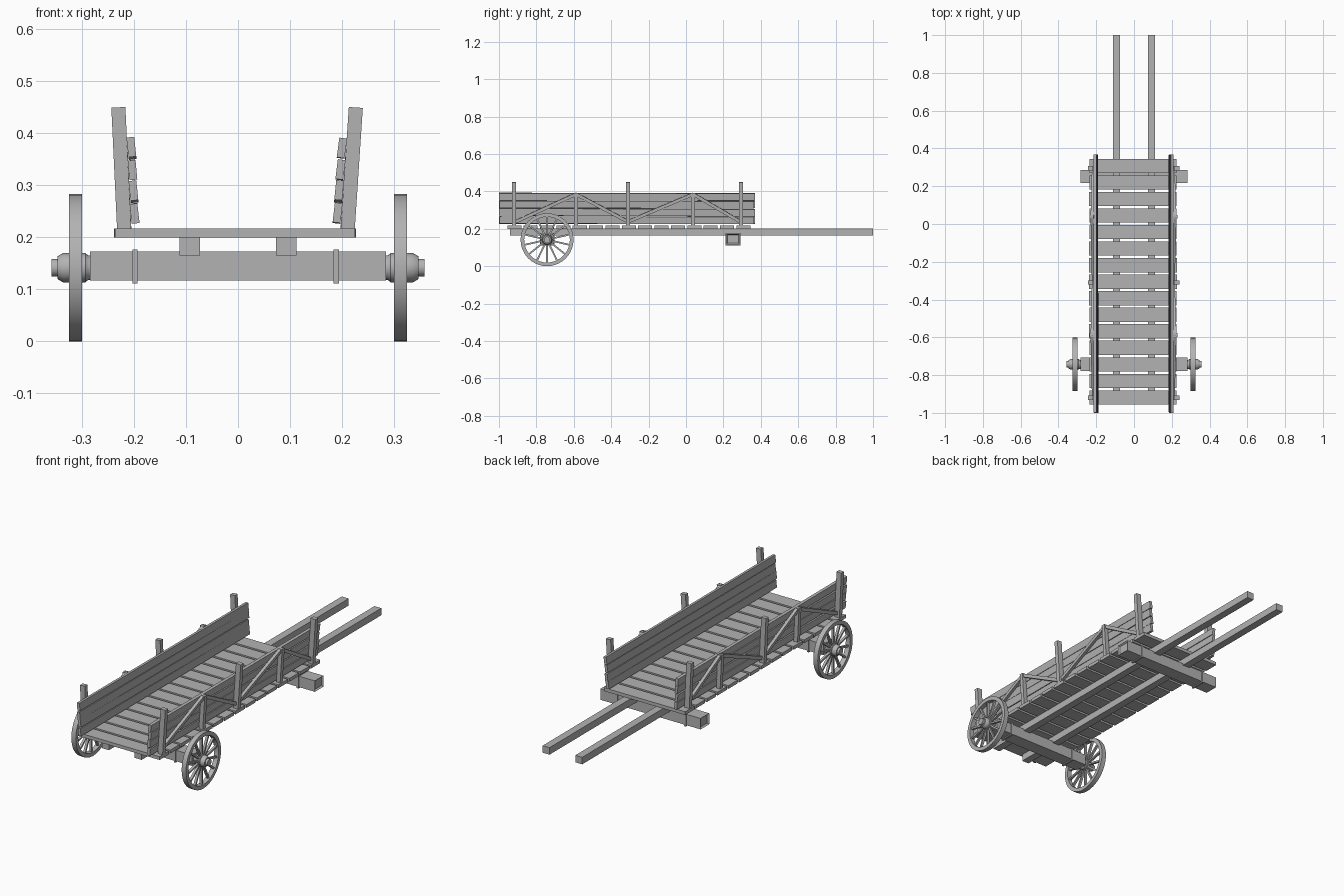
import bpy, bmesh, math, random
from mathutils import Matrix, Vector

if "Cube" in bpy.data.objects:
    bpy.data.objects.remove(bpy.data.objects["Cube"])

random.seed(4)
wood = bpy.data.materials.new("weathered grey wood")
wood.diffuse_color = (0.45, 0.45, 0.45, 1)
wood.use_nodes = True
wood.node_tree.nodes["Principled BSDF"].inputs["Base Color"].default_value = wood.diffuse_color


def finish(name, bm, smooth=False):
    bmesh.ops.recalc_face_normals(bm, faces=bm.faces)
    me = bpy.data.meshes.new(name)
    bm.to_mesh(me)
    bm.free()
    me.materials.append(wood)
    ob = bpy.data.objects.new(name, me)
    bpy.context.collection.objects.link(ob)
    if smooth:
        bpy.ops.object.select_all(action='DESELECT')
        ob.select_set(True)
        bpy.context.view_layer.objects.active = ob
        bpy.ops.object.shade_smooth_by_angle(angle=math.radians(35))
    return ob


def add_box(bm, centre, size, rot=None):
    m = Matrix.Translation(centre) @ (rot or Matrix()) @ Matrix.Diagonal((*size, 1))
    return bmesh.ops.create_cube(bm, size=1, matrix=m)["verts"]


def lathe(bm, profile, centre, steps):
    """Revolve (x, radius) points about an x-parallel axis."""
    rings = []
    for x, r in profile:
        rings.append([bm.verts.new((centre[0] + x,
                                    centre[1] + r * math.cos(2 * math.pi * i / steps),
                                    centre[2] + r * math.sin(2 * math.pi * i / steps)))
                      for i in range(steps)])
    return rings


def skin(bm, rings, closed=False):
    n = len(rings[0])
    pairs = list(zip(rings, rings[1:]))
    if closed:
        pairs.append((rings[-1], rings[0]))
    for a, b in pairs:
        for i in range(n):
            j = (i + 1) % n
            bm.faces.new((a[i], a[j], b[j], b[i]))
    if not closed:
        bm.faces.new(rings[0])
        bm.faces.new(rings[-1])


# Floor planks laid across the cart
bm = bmesh.new()
for i in range(15):
    y = 0.307 - i * 0.0875
    add_box(bm, (-0.006, y, 0.2085), (0.464 + random.uniform(-.004, .002), 0.075, 0.017))
finish("floor_planks", bm)

# Two long shafts under the floor
for side, name in ((-1, "left"), (1, "right")):
    bm = bmesh.new()
    add_box(bm, (side * 0.0925, 0.03, 0.1825), (0.039, 1.94, 0.036))
    finish(name + "_shaft", bm)

# Cross beams with thin collars
for name, y, recess in (("rear_axle_beam", -0.742, False), ("front_cross_beam", 0.252, True)):
    bm = bmesh.new()
    add_box(bm, (0, y, 0.145), (0.568, 0.07, 0.056))
    if recess:
        ends = [f for f in bm.faces if abs(f.calc_center_median().x) > 0.2]
        bmesh.ops.inset_individual(bm, faces=ends, thickness=0.008, depth=0)
        for f in ends:
            for v in f.verts:
                v.co.x *= 0.97
    finish(name, bm)
    bm = bmesh.new()
    for x in (-0.198, 0.189):
        add_box(bm, (x, y, 0.144), (0.01, 0.079, 0.065))
    finish(name + "_collars", bm)

# Spoked wheels
WY, WZ, SPOKES = -0.743, 0.1415, 14
for side, name in ((-1, "left"), (1, "right")):
    c = Vector((side * 0.3125, WY, WZ))
    bm = bmesh.new()
    skin(bm, lathe(bm, [(-.0125, .1415), (.0125, .1415), (.0125, .122), (-.0125, .122)],
                   c, 40), closed=True)
    finish(name + "_wheel_rim", bm, True)

    bm = bmesh.new()
    for i in range(SPOKES):
        rot = Matrix.Rotation(2 * math.pi * i / SPOKES, 4, 'X')
        add_box(bm, c + rot @ Vector((0, 0, 0.074)), (0.012, 0.009, 0.104), rot)
    finish(name + "_wheel_spokes", bm)

    bm = bmesh.new()
    prof = [(-.04, .018), (-.031, .018), (-.031, .023), (-.024, .024), (-.019, .028),
            (-.01, .028), (-.01, .032), (.01, .032), (.012, .028), (.024, .028),
            (.034, .022), (.034, .017), (.046, .017)]
    skin(bm, lathe(bm, [(side * x, r) for x, r in prof], c, 20))
    finish(name + "_wheel_hub", bm, True)

# Leaning side walls: long boards, posts and zigzag braces
TALL, SHORT = (-0.92, -0.31, 0.295), (-0.588, 0.038)
for side, name, base_x, lean in ((-1, "left", -0.219, 2.7), (1, "right", 0.211, 3.8)):
    tilt = Matrix.Rotation(math.radians(side * lean), 4, 'Y')
    wall = Matrix.Translation((base_x, 0, 0.217)) @ tilt

    # boards on the inner face
    bm = bmesh.new()
    for k in range(4):
        rot = (Matrix.Rotation(math.radians(side * random.uniform(0, 4)), 4, 'Y')
               @ Matrix.Rotation(math.radians(random.uniform(-.25, .1)), 4, 'X'))
        length = 1.366 + random.uniform(-.008, .004)
        add_box(bm, (-side * 0.0215, -0.316, 0.028 + k * 0.0417),
                (0.015, length, 0.038), rot)
    bm.transform(wall)
    finish(name + "_side_boards", bm)

    # tall and short posts
    bm = bmesh.new()
    for y in TALL:
        add_box(bm, (0, y, 0.116), (0.027, 0.022, 0.234))
    for y in SHORT:
        add_box(bm, (-side * 0.003, y, 0.087), (0.022, 0.02, 0.175))
    bm.transform(wall)
    finish(name + "_side_posts", bm)

    # zigzag braces between the posts
    bm = bmesh.new()
    pts = [(-.91, .02), (-.588, .168), (-.31, .02), (.038, .168), (.29, .02)]
    for (y0, z0), (y1, z1) in zip(pts, pts[1:]):
        rot = Matrix.Rotation(math.atan2(z1 - z0, y1 - y0), 4, 'X')
        add_box(bm, (-side * 0.005, (y0 + y1) / 2, (z0 + z1) / 2),
                (0.015, math.hypot(y1 - y0, z1 - z0), 0.017), rot)
    bm.transform(wall)
    finish(name + "_side_braces", bm)
